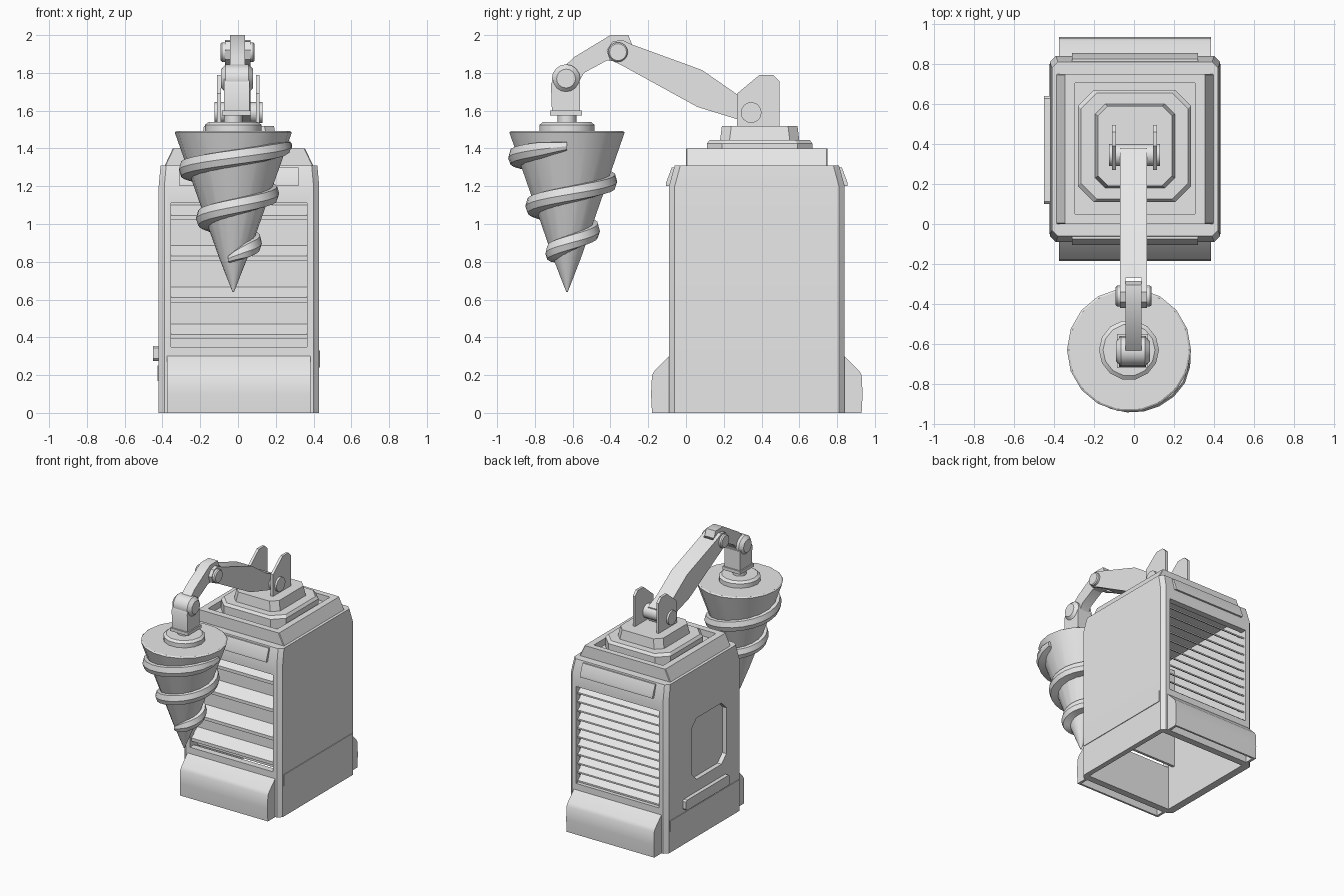
import bpy, bmesh, math
from mathutils import Vector

if "Cube" in bpy.data.objects:
    bpy.data.objects.remove(bpy.data.objects["Cube"], do_unlink=True)

grey = bpy.data.materials.new("plain_grey")
grey.use_nodes = True
grey.diffuse_color = (0.8, 0.8, 0.8, 1)
grey.node_tree.nodes["Principled BSDF"].inputs["Base Color"].default_value = (0.8, 0.8, 0.8, 1)


def loft(name, rings, closed_path=False, caps=True):
    """Skin a list of equal-length rings of points."""
    bm = bmesh.new()
    loops = [[bm.verts.new(p) for p in ring] for ring in rings]
    for a, b in zip(loops, loops[1:]):
        n = len(a)
        for i in range(n):
            bm.faces.new((a[i], a[(i + 1) % n], b[(i + 1) % n], b[i]))
    if caps:
        bm.faces.new(loops[0])
        bm.faces.new(loops[-1])
    bmesh.ops.recalc_face_normals(bm, faces=bm.faces)
    mesh = bpy.data.meshes.new(name)
    bm.to_mesh(mesh)
    bm.free()
    obj = bpy.data.objects.new(name, mesh)
    bpy.context.collection.objects.link(obj)
    mesh.materials.append(grey)
    return obj


def prism_x(name, profile, lo, hi):
    """Extrude a (y, z) profile along x."""
    return loft(name, [[(x, y, z) for y, z in profile] for x in (lo, hi)])


def box(name, x0, x1, y0, y1, z0, z1):
    return prism_x(name, [(y0, z0), (y1, z0), (y1, z1), (y0, z1)], x0, x1)


def chamfered(x0, x1, y0, y1, c, z):
    """Rectangle with cut corners at height z."""
    return [(x0 + c, y0, z), (x1 - c, y0, z), (x1, y0 + c, z), (x1, y1 - c, z),
            (x1 - c, y1, z), (x0 + c, y1, z), (x0, y1 - c, z), (x0, y0 + c, z)]


def turned(name, center, axis, profile, sides):
    """Revolve (radius, offset) pairs around the x or z axis."""
    cx, cy, cz = center
    rings = []
    for r, d in profile:
        ring = []
        for i in range(sides):
            u = r * math.cos(math.tau * i / sides)
            v = r * math.sin(math.tau * i / sides)
            ring.append((cx + d, cy + u, cz + v) if axis == "x" else (cx + u, cy + v, cz + d))
        rings.append(ring)
    return loft(name, rings)


def cut(target, cutter):
    mod = target.modifiers.new("cut", "BOOLEAN")
    mod.operation = "DIFFERENCE"
    mod.solver = "EXACT"
    mod.object = cutter
    bpy.context.view_layer.objects.active = target
    bpy.ops.object.modifier_apply(modifier=mod.name)
    bpy.data.objects.remove(cutter, do_unlink=True)


MID = 0.375   # body centre in y
X0, X1, Y0, Y1 = -0.42, 0.43, -0.09, 0.84

# Hollow cabinet, open underneath, with openings front and back
cabinet = loft("cabinet", [chamfered(X0, X1, Y0, Y1, 0.03, 0),
                           chamfered(X0, X1, Y0, Y1, 0.03, 1.2),
                           chamfered(X0 + 0.01, X1 - 0.01, Y0 + 0.03, Y1 - 0.03, 0.03, 1.31)])
cut(cabinet, box("cutter", X0 + 0.06, X1 - 0.04, Y0 + 0.05, Y1 - 0.05, -0.1, 1.24))
cut(cabinet, box("cutter", -0.355, 0.365, Y0 - 0.1, Y1 + 0.1, 0.35, 1.11))

# Recessed panel on the right wall
panel = [(p[0], p[1]) for p in chamfered(0.1, 0.53, 0.45, 0.93, 0.06, 0)]
cut(cabinet, prism_x("cutter", panel, X0 - 0.1, X0 + 0.035))

# Side bands and ledge
box("left_band", X1 - 0.01, X1 + 0.005, -0.05, 0.8, 0.24, 0.33)
box("right_band", X0 - 0.005, X0 + 0.01, -0.05, 0.8, 0.17, 0.25)
prism_x("right_ledge", [(p[0], p[1]) for p in chamfered(0.1, 0.64, 0.275, 0.355, 0.012, 0)],
        X0 - 0.03, X0 + 0.01)

# Front shelves against a backing panel
box("front_backing", -0.37, 0.375, 0.01, 0.03, 0.33, 1.13)
for i, z in enumerate((0.39, 0.585, 0.805, 1.02)):
    prism_x(f"front_shelf_{i + 1}", [(-0.07, z), (-0.07, z + 0.025), (0.015, z + 0.085), (0.015, z + 0.06)],
            -0.36, 0.37)

# Back louvre slats
for i in range(11):
    z = 0.355 + i * 0.069
    prism_x(f"back_slat_{i + 1}", [(0.82, z), (0.82, z + 0.012), (0.75, z + 0.06), (0.75, z + 0.048)],
            -0.36, 0.37)

# Front and back skirts and brow plates
for name, s in (("front", -1), ("back", 1)):
    def out(d):
        return MID + s * (0.465 + d)
    skirt = prism_x(name + "_skirt", [(out(0), 0), (out(0.09), 0), (out(0.095), 0.1), (out(0.09), 0.2),
                                      (out(0.075), 0.225), (out(0), 0.3)], -0.375, 0.385)
    cut(skirt, prism_x("cutter", [(out(0.005), -0.1), (out(0.075), -0.1), (out(0.075), 0.19),
                                  (out(0.005), 0.26)], -0.355, 0.365))
    prism_x(name + "_brow", [(out(-0.02), 1.2), (out(0.015), 1.2), (out(0.015), 1.22),
                             (out(-0.015), 1.3), (out(-0.04), 1.3)], -0.31, 0.32)

# Roof collar with a sunken top
collar = loft("roof_collar", [chamfered(-0.39, 0.4, 0, 0.75, 0.005, 1.305),
                              chamfered(-0.345, 0.355, 0, 0.75, 0.005, 1.4)])
cut(collar, box("cutter", -0.295, 0.305, 0.05, 0.705, 1.35, 1.5))

# Turret base
loft("turret_lower", [chamfered(-0.28, 0.285, 0.11, 0.67, 0.08, 1.34),
                      chamfered(-0.28, 0.285, 0.11, 0.67, 0.08, 1.425),
                      chamfered(-0.265, 0.27, 0.125, 0.655, 0.08, 1.445)])
loft("turret_upper", [chamfered(-0.195, 0.205, 0.18, 0.6, 0.05, 1.44),
                      chamfered(-0.18, 0.19, 0.19, 0.59, 0.05, 1.52)])

# Shoulder brackets and pin
bracket = [(0.27, 1.51), (0.27, 1.69), (0.39, 1.79), (0.46, 1.79), (0.495, 1.755), (0.495, 1.51)]
for name, x in (("left", 0.105), ("right", -0.1)):
    prism_x(name + "_bracket", bracket, x - 0.01, x + 0.01)
turned("shoulder_pin", (0.003, 0.345, 1.59), "x", [(0.055, -0.128), (0.055, 0.128)], 16)

# Upper arm ending in a fork around the elbow
upper = [(0.37, 1.53), (0.27, 1.555), (0.06, 1.62), (-0.34, 1.84), (-0.405, 1.87), (-0.42, 1.92),
         (-0.39, 1.965), (-0.34, 1.975), (-0.285, 1.95), (0.085, 1.815), (0.265, 1.69), (0.38, 1.64)]
arm = prism_x("upper_arm", upper, -0.07, 0.065)
cut(arm, box("cutter", -0.043, 0.038, -0.6, -0.27, 1.7, 2.1))
turned("elbow_pin", (-0.002, -0.36, 1.91), "x", [(0.045, -0.09), (0.052, -0.082), (0.052, 0.082), (0.045, 0.09)], 16)

# Forearm
forearm = [(-0.285, 1.95), (-0.305, 2.0), (-0.4, 2.0), (-0.59, 1.885), (-0.67, 1.81), (-0.66, 1.73),
           (-0.58, 1.73), (-0.54, 1.8), (-0.42, 1.865), (-0.34, 1.86)]
prism_x("forearm", forearm, -0.043, 0.038)

# Wrist knuckle, block and neck
turned("wrist_knuckle", (-0.005, -0.635, 1.77), "x",
       [(0.05, -0.085), (0.075, -0.06), (0.075, 0.06), (0.05, 0.085)], 16)
prism_x("wrist_block", [(-0.71, 1.6), (-0.56, 1.6), (-0.56, 1.75), (-0.6, 1.77), (-0.7, 1.77), (-0.715, 1.74)],
        -0.075, 0.06)
box("wrist_flange", -0.085, 0.07, -0.72, -0.55, 1.575, 1.6)

# Drill
AXIS = Vector((-0.025, -0.63, 0))
turned("drill_neck", AXIS, "z", [(0.05, 1.53), (0.05, 1.58)], 12)
turned("drill_disc", AXIS, "z", [(0.15, 1.485), (0.15, 1.525), (0.13, 1.54)], 14)
turned("drill_cone", AXIS, "z", [(0.004, 0.64), (0.075, 0.82), (0.31, 1.485), (0.3, 1.492)], 18)


def cone_radius(z):
    return 0.075 + 0.353 * (z - 0.82)


# Helical drill flight, tapering at both ends
STEPS, TURNS, PITCH = 54, 2.3, 0.26
section = [(-0.04, 0.05), (0.025, 0.045), (0.05, 0.005), (0.05, -0.03), (-0.04, -0.05)]
rings = []
for i in range(STEPS + 1):
    t = i / STEPS
    angle = -math.tau * TURNS * t
    z = 1.41 - PITCH * TURNS * t
    size = min(1, 0.5 + 12 * t, 0.4 + 8 * (1 - t))
    ring = []
    for dr, dz in section:
        r = max(0.01, cone_radius(z + dz * size) + dr * size)
        ring.append(AXIS + Vector((r * math.cos(angle), r * math.sin(angle), z + dz * size)))
    rings.append(ring)
loft("drill_flight", rings)

# Smooth shading with sharp edges kept
for obj in bpy.context.scene.objects:
    obj.select_set(obj.type == "MESH")
    if obj.type == "MESH":
        bpy.context.view_layer.objects.active = obj
bpy.ops.object.shade_smooth_by_angle(angle=math.radians(32))
